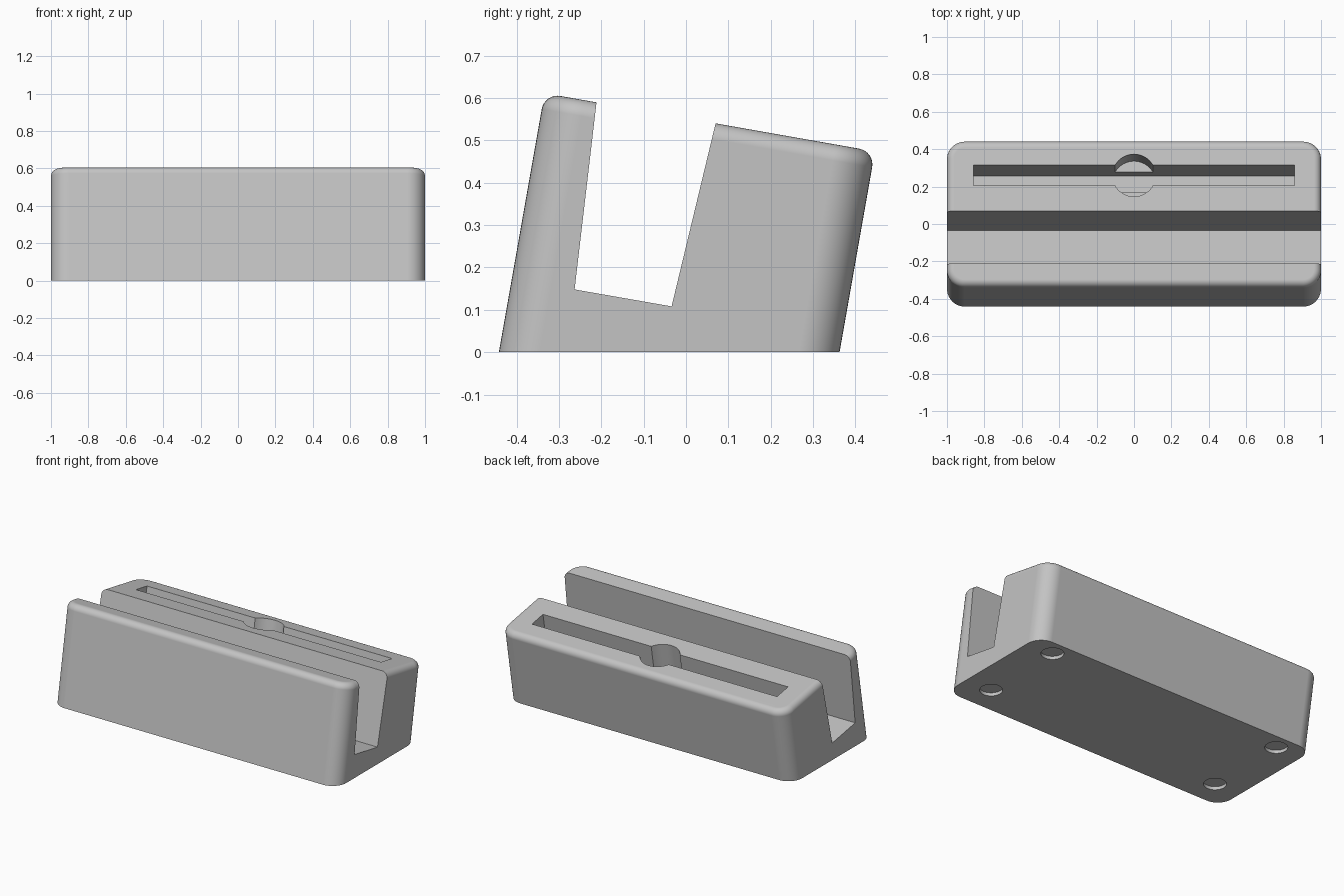
import bpy
import bmesh
from math import sin, cos, pi, radians
from mathutils import Matrix, Vector

old = bpy.data.objects.get("Cube")
if old:
    bpy.data.objects.remove(old, do_unlink=True)

TILT = Matrix.Rotation(radians(-10), 4, 'X')    # the block leans backwards
HALF_X, FRONT, BACK, TOP = 1.0, -0.435, 0.357, 0.544
CORNER, FILLET = 0.095, 0.038

grey = bpy.data.materials.new("light_grey")
grey.use_nodes = True
grey.diffuse_color = (0.55, 0.55, 0.55, 1)
grey.node_tree.nodes["Principled BSDF"].inputs["Base Color"].default_value = (0.55, 0.55, 0.55, 1)


def add_object(name, bm, matrix=Matrix.Identity(4)):
    bmesh.ops.transform(bm, matrix=matrix, verts=bm.verts)
    bmesh.ops.recalc_face_normals(bm, faces=bm.faces)
    mesh = bpy.data.meshes.new(name)
    bm.to_mesh(mesh)
    bm.free()
    mesh.materials.append(grey)
    obj = bpy.data.objects.new(name, mesh)
    bpy.context.collection.objects.link(obj)
    return obj


def loft(rings):
    """Skin a stack of equal rings and cap both ends."""
    bm = bmesh.new()
    loops = [[bm.verts.new(p) for p in ring] for ring in rings]
    n = len(loops[0])
    for low, high in zip(loops, loops[1:]):
        for i in range(n):
            j = (i + 1) % n
            bm.faces.new((low[i], low[j], high[j], high[i]))
    bm.faces.new(loops[0][::-1])
    bm.faces.new(loops[-1])
    return bm


def rounded_ring(inset, z, steps=10):
    points = []
    for k, (sx, cy) in enumerate(((1, BACK - CORNER), (-1, BACK - CORNER),
                                  (-1, FRONT + CORNER), (1, FRONT + CORNER))):
        for i in range(steps + 1):
            a = (k + i / steps) * pi / 2
            r = CORNER - inset
            points.append((sx * (HALF_X - CORNER) + r * cos(a), cy + r * sin(a), z))
    return points


def disc(radius, x, y, z, count=48):
    return [(x + radius * cos(2 * pi * i / count),
             y + radius * sin(2 * pi * i / count), z) for i in range(count)]


# Leaning block with rounded corners and top rim, trimmed flat at the ground
rings = [rounded_ring(0, -0.3)]
for i in range(9):
    a = i / 8 * pi / 2
    rings.append(rounded_ring(FILLET * (1 - cos(a)), TOP - FILLET * (1 - sin(a))))
bm = loft(rings)
bmesh.ops.transform(bm, matrix=TILT, verts=bm.verts)
cut = bmesh.ops.bisect_plane(bm, geom=bm.verts[:] + bm.edges[:] + bm.faces[:],
                             plane_co=(0, 0, 0), plane_no=(0, 0, 1), clear_inner=True)
bmesh.ops.edgeloop_fill(bm, edges=[e for e in cut["geom_cut"] if isinstance(e, bmesh.types.BMEdge)])
stand = add_object("stand_body", bm)

# Wide wedge-shaped channel across the full width
channel = [(-0.263, 0.148), (-0.034, 0.108), (0.142, 0.84), (-0.176, 0.89)]
cutters = [add_object("channel_cutter", loft([[(x, y, z) for y, z in channel] for x in (-1.2, 1.2)]))]

# Narrow slot in the top with a round finger hole
bm = bmesh.new()
bmesh.ops.create_cube(bm, size=1, matrix=Matrix.Translation((0, 0.168, 0.45))
                      @ Matrix.Diagonal((1.715, 0.112, 0.5, 1)))
cutters.append(add_object("slot_cutter", bm, TILT))
cutters.append(add_object("finger_hole_cutter",
                          loft([disc(0.115, 0, 0.168, z) for z in (0.33, 0.8)]), TILT))

# Four shallow foot recesses underneath
for x in (-0.82, 0.82):
    for y in (-0.27, 0.265):
        cutters.append(add_object("foot_recess_cutter",
                                  loft([disc(0.065, x, y, z, 32) for z in (-0.1, 0.02)])))

bpy.ops.object.select_all(action='DESELECT')
bpy.context.view_layer.objects.active = stand
stand.select_set(True)
for cutter in cutters:
    cutter.hide_render = True
    mod = stand.modifiers.new("cut", 'BOOLEAN')
    mod.operation, mod.solver, mod.object = 'DIFFERENCE', 'EXACT', cutter
    bpy.ops.object.modifier_apply(modifier=mod.name)
    bpy.data.objects.remove(cutter, do_unlink=True)

bpy.ops.object.shade_smooth_by_angle(angle=radians(30))
weighted = stand.modifiers.new("flat_face_normals", 'WEIGHTED_NORMAL')
weighted.keep_sharp = True
